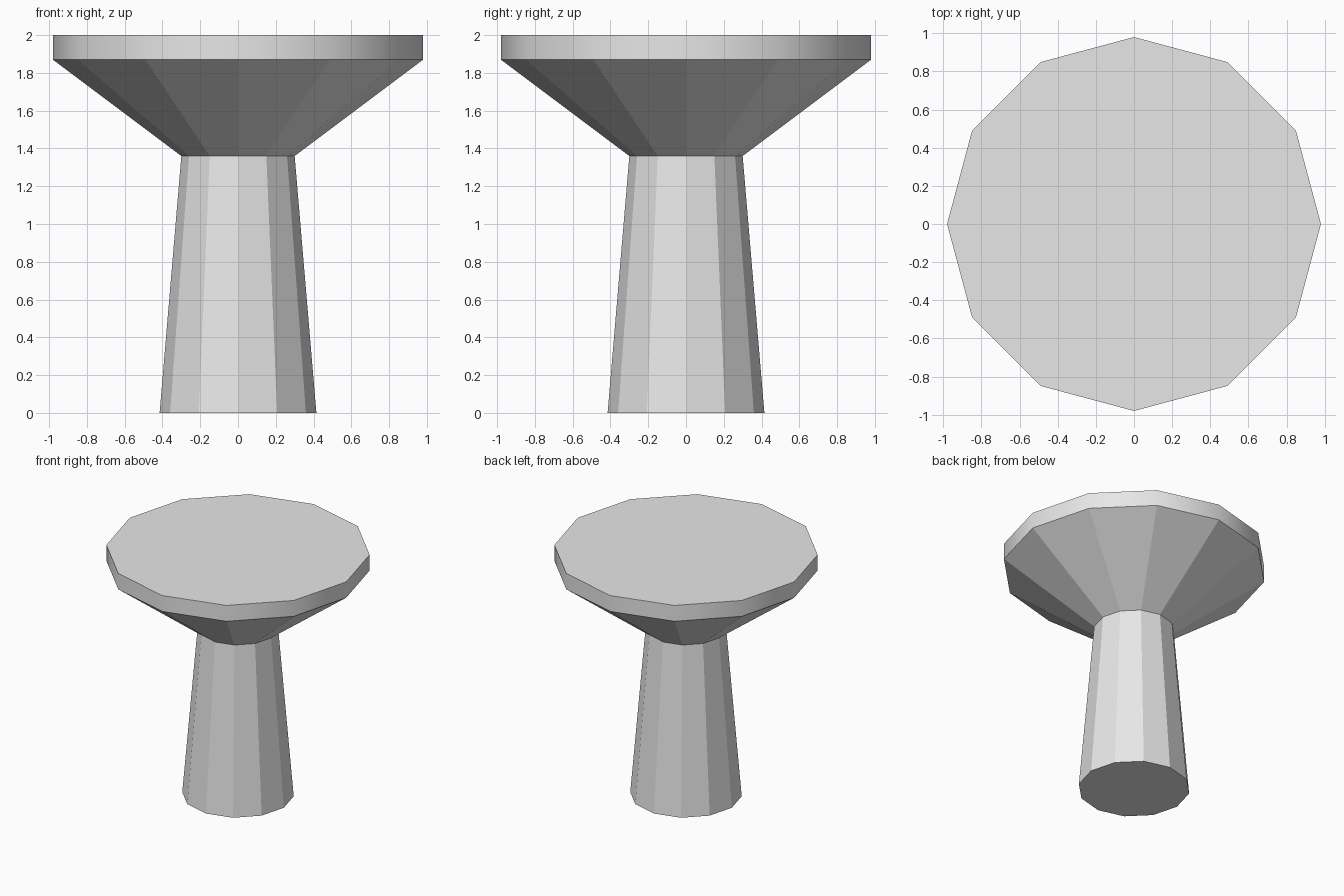
import bpy
import math

SIDES = 12

cube = bpy.data.objects.get("Cube")
if cube:
    bpy.data.objects.remove(cube, do_unlink=True)

grey = bpy.data.materials.new("plain grey")
grey.use_nodes = True
colour = (0.8, 0.8, 0.8, 1.0)
grey.diffuse_color = colour
grey.node_tree.nodes["Principled BSDF"].inputs["Base Color"].default_value = colour


def lathe(name, profile, smooth_angle=None):
    """Sweep (radius, height) points round z; close an end with a cap where wanted."""
    verts = [(r * math.cos(a), r * math.sin(a), z)
             for r, z in profile
             for a in (i * math.tau / SIDES for i in range(SIDES))]
    faces = []
    for ring in range(len(profile) - 1):
        low = ring * SIDES
        for i in range(SIDES):
            j = (i + 1) % SIDES
            faces.append((low + i, low + j, low + SIDES + j, low + SIDES + i))
    if profile[0][1] == 0:
        faces.append(tuple(reversed(range(SIDES))))
    if profile[-1][1] == 2:
        faces.append(tuple(range(len(verts) - SIDES, len(verts))))
    mesh = bpy.data.meshes.new(name)
    mesh.from_pydata(verts, [], faces)
    mesh.materials.append(grey)
    obj = bpy.data.objects.new(name, mesh)
    bpy.context.collection.objects.link(obj)
    if smooth_angle:
        bpy.ops.object.select_all(action="DESELECT")
        obj.select_set(True)
        bpy.context.view_layer.objects.active = obj
        bpy.ops.object.shade_smooth_by_angle(angle=math.radians(smooth_angle))
    return obj


# Faceted tapering column
lathe("column", [(0.415, 0), (0.3, 1.36)])

# Faceted flare under the top
lathe("flared_support", [(0.3, 1.36), (0.98, 1.87)])

# Flat top with a smooth upright rim
lathe("table_top", [(0.98, 1.87), (0.98, 2)], smooth_angle=40)
